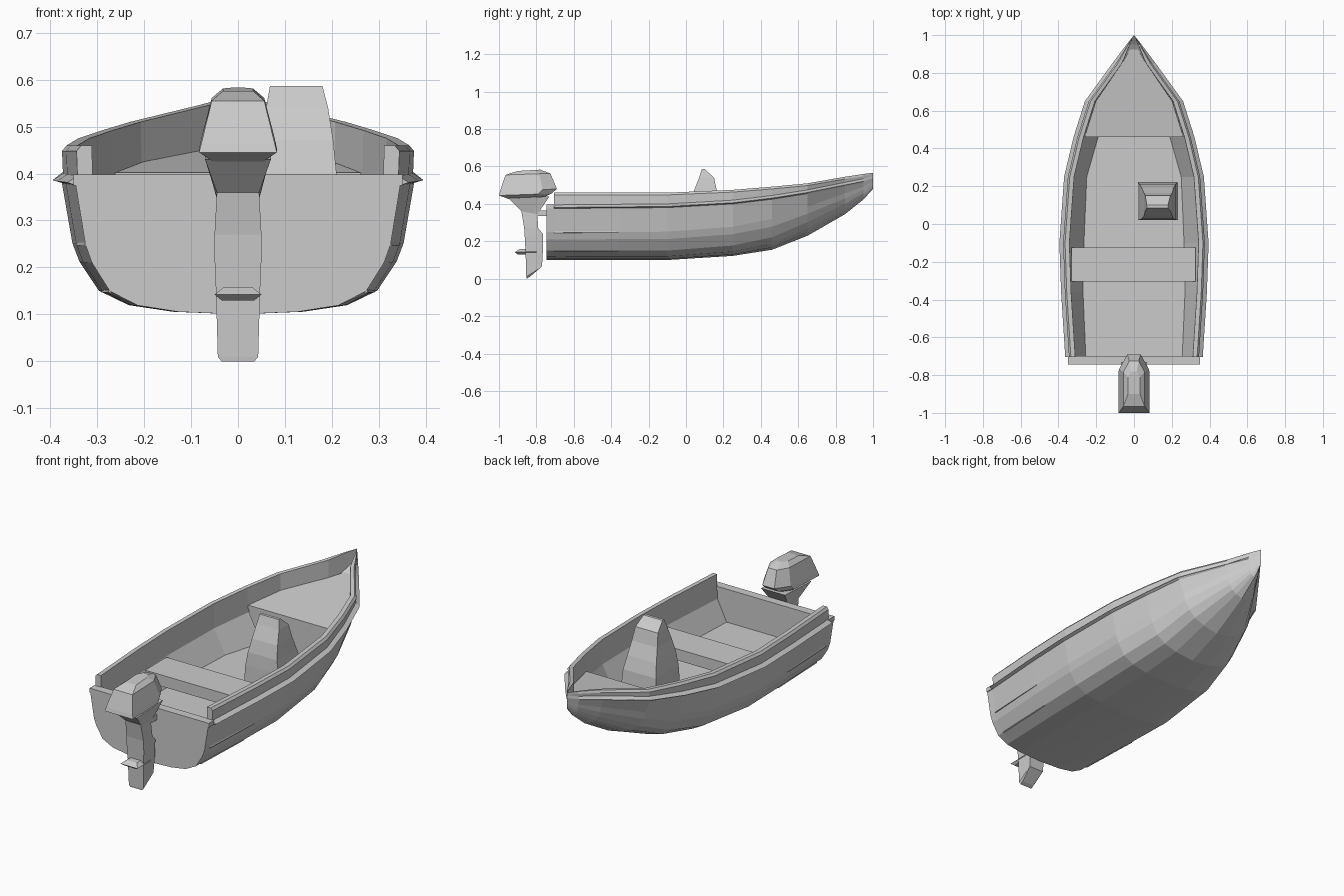
import bpy
import bmesh

if "Cube" in bpy.data.objects:
    bpy.data.objects.remove(bpy.data.objects["Cube"])

grey = bpy.data.materials.new("plain_grey")
grey.use_nodes = True
COLOUR = (0.6, 0.6, 0.6, 1)
grey.diffuse_color = COLOUR
grey.node_tree.nodes["Principled BSDF"].inputs["Base Color"].default_value = COLOUR


def loft(name, rings, mirror=False):
    """Skin a list of equal-length closed rings; optionally mirror across x."""
    bm = bmesh.new()
    rows = [[bm.verts.new(p) for p in ring] for ring in rings]
    n = len(rows[0])
    for a, b in zip(rows, rows[1:]):
        # mirrored parts stay open along the centre line
        for i in range(n - 1 if mirror else n):
            j = (i + 1) % n
            bm.faces.new((a[i], a[j], b[j], b[i]))
    bm.faces.new(rows[0])
    bm.faces.new(rows[-1])
    if mirror:
        copy = bmesh.ops.duplicate(bm, geom=bm.verts[:] + bm.edges[:] + bm.faces[:])
        for v in copy["geom"]:
            if isinstance(v, bmesh.types.BMVert):
                v.co.x = -v.co.x
    bmesh.ops.remove_doubles(bm, verts=bm.verts[:], dist=0.0005)
    bmesh.ops.recalc_face_normals(bm, faces=bm.faces[:])
    mesh = bpy.data.meshes.new(name)
    bm.to_mesh(mesh)
    bm.free()
    mesh.materials.append(grey)
    obj = bpy.data.objects.new(name, mesh)
    bpy.context.collection.objects.link(obj)
    return obj


def rect(x0, x1, y0, y1, z):
    return [(x0, y0, z), (x1, y0, z), (x1, y1, z), (x0, y1, z)]


def box(name, x0, x1, y0, y1, z0, z1):
    return loft(name, [rect(x0, x1, y0, y1, z) for z in (z0, z1)])


# Hull: y, half beam, keel z, rail z, gunwale z, floor half width, floor z, bow blend
stations = [
    (-0.705, 0.364, 0.10, 0.375, 0.46, 0.255, 0.22, 0),
    (-0.36, 0.386, 0.10, 0.378, 0.46, 0.27, 0.22, 0),
    (-0.1, 0.395, 0.10, 0.38, 0.46, 0.265, 0.22, 0),
    (0.25, 0.37, 0.122, 0.40, 0.475, 0.25, 0.22, 0.1),
    (0.46, 0.32, 0.155, 0.425, 0.492, 0.19, 0.22, 0.35),
    (0.65, 0.26, 0.23, 0.455, 0.51, 0.1, 0.32, 0.75),
    (0.85, 0.115, 0.345, 0.495, 0.545, 0.03, 0.42, 1),
    (0.95, 0.04, 0.425, 0.515, 0.56, 0.005, 0.48, 1),
    (1.0, 0, 0.48, 0.53, 0.566, 0, 0.52, 1),
]
# Hull cross-section as fractions of beam and depth, amidships and at the flared bow
MID = [(0, 0), (0.37, 0.02), (0.62, 0.07), (0.79, 0.18), (0.9, 0.4), (0.94, 0.54), (1, 1)]
BOW = [(0, 0), (0.33, 0.09), (0.56, 0.21), (0.71, 0.37), (0.81, 0.56), (0.86, 0.74), (1, 1)]


def skin(st):
    y, beam, keel, rail, top, fw, fz, bow = st
    wide = beam * 0.95
    return [((m[0] + (b[0] - m[0]) * bow) * wide, y,
             keel + (m[1] + (b[1] - m[1]) * bow) * (rail - keel))
            for m, b in zip(MID, BOW)]


def section(st):
    """Outer skin, rub rail, gunwale, upright inner wall, sloping wall, floor."""
    y, beam, keel, rail, top, fw, fz, bow = st
    k = min(1, beam / 0.12)
    return skin(st) + [
        (beam, y, rail + 0.006),
        (beam - 0.022 * k, y, rail + 0.02),
        (beam - 0.02 * k, y, top - 0.012),
        (beam - 0.03 * k, y, top),
        (beam - 0.053 * k, y, top),
        (beam - 0.055 * k, y, max(fz, top - 0.13)),
        (fw, y, fz),
        (0, y, fz),
    ]


loft("hull", [section(s) for s in stations], mirror=True)

# Transom panel with its cap
half = skin(stations[0])
outline = half + [(-x, y, z) for x, y, z in reversed(half[1:])]
loft("transom", [[(x, y, z) for x, _, z in outline] for y in (-0.745, -0.705)])
box("transom_cap", -0.35, 0.35, -0.745, -0.70, 0.375, 0.398)

# Thin lapped strakes along the aft hull sides
for label, level in (("lower", 3), ("upper", 5)):
    for side in (-1, 1):
        rings = []
        for st, grow in zip(stations[:2], (0.004, 0.001)):
            x, y, z = skin(st)[level]
            rings.append([(side * (x - 0.004), y, z - 0.004),
                          (side * (x + grow), y, z - 0.003),
                          (side * (x - 0.002), y, z + 0.01)])
        loft("%s_strake_%s" % (label, "left" if side > 0 else "right"), rings)

# Bow deck with a bulkhead below its aft edge
deck = [(-0.262, 0.46, 0.402), (0.262, 0.46, 0.402), (0.202, 0.65, 0.425),
        (0.064, 0.85, 0.452), (0, 0.96, 0.47), (-0.064, 0.85, 0.452), (-0.202, 0.65, 0.425)]
loft("bow_deck", [[(x, y, z - t) for x, y, z in deck] for t in (0.02, 0)])
bulkhead = [(-0.19, 0.22), (0.19, 0.22), (0.26, 0.36), (0.26, 0.4), (-0.26, 0.4), (-0.26, 0.36)]
loft("bow_bulkhead", [[(x, y, z) for x, z in bulkhead] for y in (0.463, 0.48)])

# Bench seat
box("bench_seat", -0.332, 0.325, -0.305, -0.125, 0.27, 0.33)

# Steering console with raked windscreen
loft("console", [
    rect(0.02, 0.23, 0.02, 0.22, 0.22),
    rect(0.028, 0.222, 0.022, 0.212, 0.33),
    rect(0.04, 0.21, 0.026, 0.192, 0.40),
    rect(0.053, 0.203, 0.042, 0.165, 0.47),
    rect(0.06, 0.192, 0.07, 0.15, 0.54),
    rect(0.068, 0.18, 0.085, 0.1, 0.586),
])


def motor_part(name, rings, nose=1.0):
    """Each ring: half width, aft y, fore y, aft z, fore z; nose narrows the fore edge."""
    sections = []
    for w, a, f, za, zf in rings:
        y_mid, z_mid = a + (f - a) * 0.75, za + (zf - za) * 0.75
        n = w * nose
        sections.append([(-w, a, za), (w, a, za), (w, y_mid, z_mid),
                         (n, f, zf), (-n, f, zf), (-w, y_mid, z_mid)])
    return loft(name, sections)


# Outboard motor: cowl, leg, bracket and plate
motor_part("motor_cowl", [
    (0.045, -0.93, -0.78, 0.42, 0.425),
    (0.083, -1.0, -0.72, 0.445, 0.455),
    (0.078, -0.995, -0.69, 0.465, 0.48),
    (0.056, -0.965, -0.725, 0.555, 0.563),
    (0.032, -0.9, -0.78, 0.576, 0.583),
], nose=0.45)
motor_part("motor_leg", [
    (0.035, -0.853, -0.835, 0.0, 0.01),
    (0.043, -0.854, -0.77, 0.01, 0.065),
    (0.047, -0.858, -0.765, 0.15, 0.15),
    (0.05, -0.862, -0.765, 0.22, 0.24),
    (0.05, -0.865, -0.79, 0.27, 0.27),
    (0.045, -0.88, -0.795, 0.36, 0.345),
    (0.07, -0.95, -0.73, 0.43, 0.44),
])
box("motor_bracket", -0.045, 0.045, -0.82, -0.74, 0.335, 0.365)
motor_part("motor_plate", [
    (0.035, -0.9, -0.8, 0.13, 0.13),
    (0.05, -0.915, -0.8, 0.142, 0.142),
    (0.03, -0.89, -0.8, 0.158, 0.158),
])
